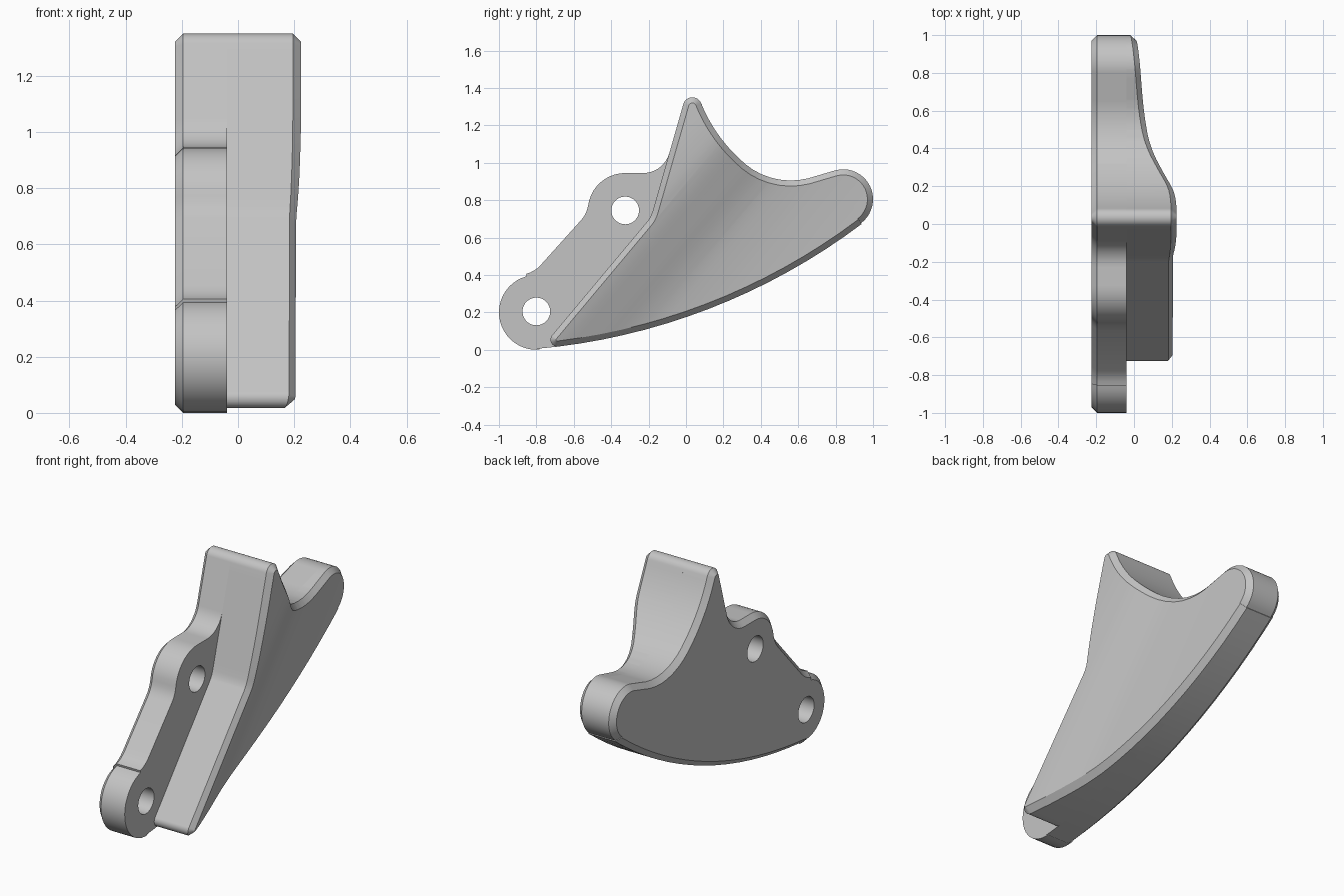
import bpy, bmesh, math
from mathutils import Vector

cube = bpy.data.objects.get("Cube")
if cube:
    bpy.data.objects.remove(cube, do_unlink=True)

grey = bpy.data.materials.new("light grey")
grey.use_nodes = True
grey.diffuse_color = (0.55, 0.55, 0.55, 1)
grey.node_tree.nodes["Principled BSDF"].inputs["Base Color"].default_value = grey.diffuse_color

BACK, STEP, CHAMFER = -0.225, -0.04, 0.03

# Outline arcs: centre y, centre z, radius, start and end angle (falling angle = concave)
FINGER = (0.034, 1.3, 0.05, 22, 164)
TAIL = [(0.84, 0.805, 0.16, -53, 104),        # rounded tail
        (0.56, 1.285, 0.38, 284, 230),        # notch
        (0.85, 1.63, 0.83, 230, 202)]         # back of the finger
BLADE = [FINGER, (-0.323, 0.781, 0.15, 344, 320),
         (-0.6875, 0.054, 0.037, 140, 277),
         (-1.095, 3.372, 3.38, 277, 307)] + TAIL
PLATE = [FINGER, (-0.229, 1.09, 0.145, 344, 270),
         (-0.325, 0.745, 0.2, 90, 172),       # upper lug
         (-0.672, 0.794, 0.15, 352, 318),
         (-0.896, 0.56, 0.16, 318, 285),
         (-0.8, 0.2, 0.2, 105, 275),          # lower lug
         (-1.095, 3.372, 3.38, 275, 307)] + TAIL
HOLES = [(-0.325, 0.745), (-0.8, 0.205)]

# Blade face height against distance across the sweep
SWEEP = [(-0.6, 0.225), (-0.27, 0.225), (-0.12, 0.223), (0, 0.207), (0.15, 0.15),
         (0.27, 0.1), (0.37, 0.07), (0.57, 0.036), (0.85, 0.008), (1.1, 0)]
ACROSS = Vector((0, 0.76, -0.65))
KNEE = Vector((0, -0.2, 0.65))


def outline(arcs, inset):
    pts = []
    for cy, cz, r, a0, a1 in arcs:
        r += -inset if a1 > a0 else inset
        n = max(3, round(abs(a1 - a0) / (8 if r < 0.5 else 2)))
        for i in range(n + 1):
            a = math.radians(a0 + (a1 - a0) * i / n)
            pts.append((cy + r * math.cos(a), cz + r * math.sin(a)))
    return pts


def face_height(p):
    d = (p - KNEE).dot(ACROSS)
    k = 1
    while k < len(SWEEP) - 3 and d > SWEEP[k + 1][0]:
        k += 1
    (da, xa), (d0, x0), (d1, x1), (db, xb) = SWEEP[k - 1:k + 3]
    w = d1 - d0
    t = min(max((d - d0) / w, 0), 1)
    m0, m1 = (x1 - xa) / (d1 - da) * w, (xb - x0) / (db - d0) * w
    return (x0 + t * m0 + t * t * (3 * (x1 - x0) - 2 * m0 - m1)
            + t ** 3 * (2 * (x0 - x1) + m0 + m1))


def stack(arcs, levels):
    """Closed solid through the outline at each (x, inset) level."""
    bm = bmesh.new()
    rings = [[bm.verts.new((x, y, z)) for y, z in outline(arcs, inset)]
             for x, inset in levels]
    for a, b in zip(rings, rings[1:]):
        for i in range(len(a)):
            j = (i + 1) % len(a)
            bm.faces.new((a[i], a[j], b[j], b[i]))
    bm.faces.new(rings[0])
    bm.faces.new(rings[-1])
    return bm


def finish(bm, name):
    bmesh.ops.remove_doubles(bm, verts=bm.verts, dist=0.0005)
    bmesh.ops.recalc_face_normals(bm, faces=bm.faces)
    mesh = bpy.data.meshes.new(name)
    bm.to_mesh(mesh)
    bm.free()
    mesh.materials.append(grey)
    ob = bpy.data.objects.new(name, mesh)
    bpy.context.collection.objects.link(ob)
    return ob


def smooth(ob):
    bpy.ops.object.select_all(action='DESELECT')
    ob.select_set(True)
    bpy.context.view_layer.objects.active = ob
    bpy.ops.object.shade_smooth_by_angle(angle=math.radians(20))


# Mounting plate with two drilled lugs
plate = finish(stack(PLATE, [(BACK, CHAMFER), (BACK + CHAMFER, 0), (STEP, 0)]),
               "mounting_plate")
for y, z in HOLES:
    cutter = finish(stack([(y, z, 0.074, 0, 352)], [(-0.5, 0), (0.5, 0)]), "hole_cutter")
    cutter.hide_render = True
    bpy.context.view_layer.objects.active = plate
    mod = plate.modifiers.new("hole", 'BOOLEAN')
    mod.operation = 'DIFFERENCE'
    mod.solver = 'EXACT'
    mod.object = cutter
    bpy.ops.object.modifier_apply(modifier=mod.name)
    bpy.data.objects.remove(cutter, do_unlink=True)
smooth(plate)

# Blade: slice across the sweep, then drop the face onto the swept curve
bm = stack(BLADE, [(STEP, 0), (1, 0), (1 + CHAMFER, CHAMFER)])
for i in range(-10, 30):
    bmesh.ops.bisect_plane(bm, geom=bm.verts[:] + bm.edges[:] + bm.faces[:],
                           plane_co=KNEE + ACROSS.normalized() * 0.03 * i,
                           plane_no=ACROSS)
for v in bm.verts:
    if v.co.x > 0.5:
        v.co.x += face_height(v.co) - 1 - CHAMFER
smooth(finish(bm, "swept_blade"))
